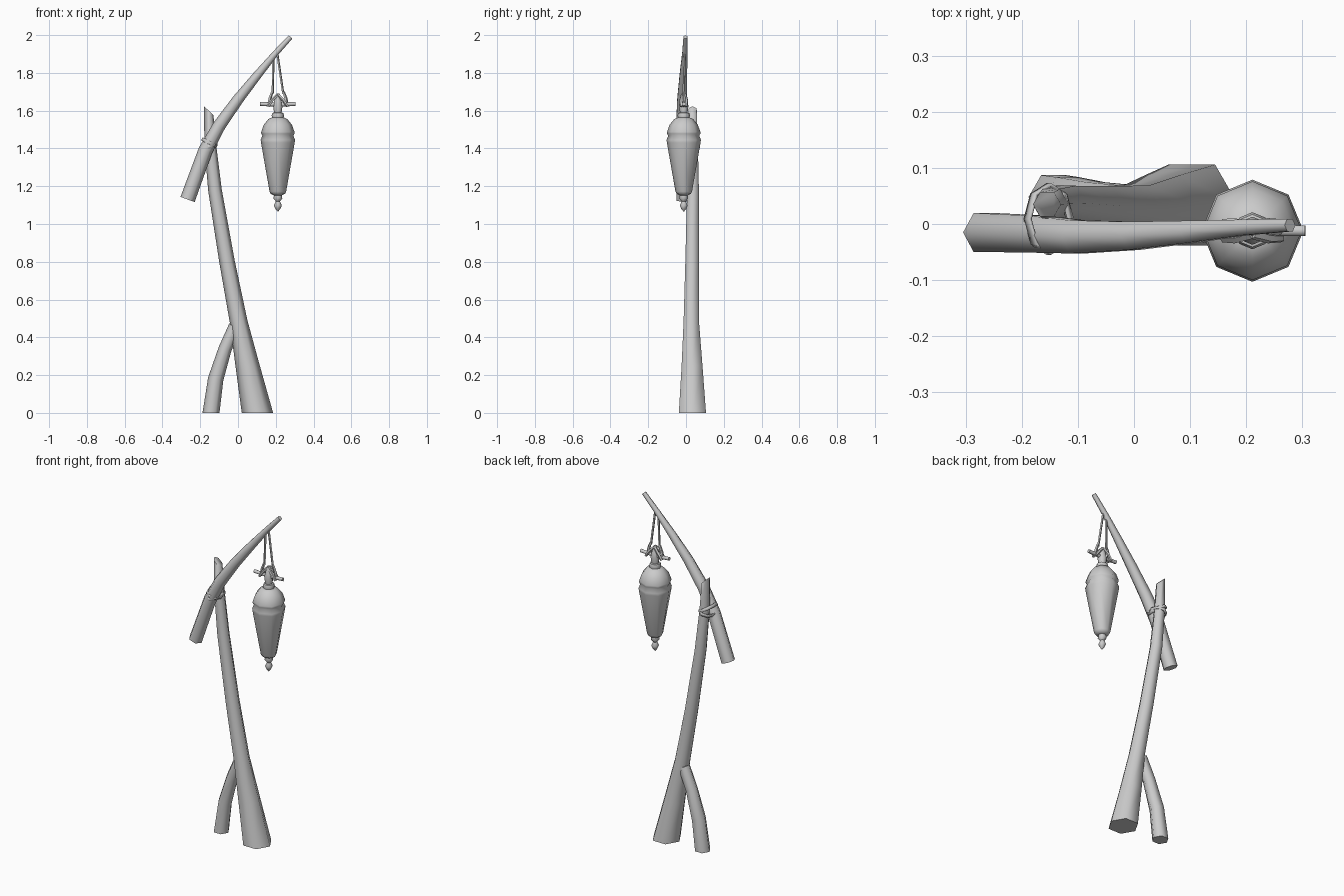
import bpy, bmesh, math
from mathutils import Vector, Matrix

cube = bpy.data.objects.get("Cube")
if cube:
    bpy.data.objects.remove(cube, do_unlink=True)

grey = bpy.data.materials.new("plain grey")
grey.use_nodes = True
GREY = (0.6, 0.6, 0.6, 1)
grey.diffuse_color = GREY
grey.node_tree.nodes["Principled BSDF"].inputs["Base Color"].default_value = GREY


def finish(name, bm, angle=65):
    """Turn a bmesh into a smooth-shaded object."""
    bmesh.ops.recalc_face_normals(bm, faces=bm.faces)
    mesh = bpy.data.meshes.new(name)
    bm.to_mesh(mesh)
    bm.free()
    mesh.materials.append(grey)
    obj = bpy.data.objects.new(name, mesh)
    bpy.context.collection.objects.link(obj)
    bpy.ops.object.select_all(action='DESELECT')
    bpy.context.view_layer.objects.active = obj
    obj.select_set(True)
    bpy.ops.object.shade_smooth_by_angle(angle=math.radians(angle))
    return obj


def skin(bm, rings):
    """Bridge rings of points and cap both ends."""
    loops = [[bm.verts.new(p) for p in ring] for ring in rings]
    n = len(loops[0])
    for a, b in zip(loops, loops[1:]):
        for i in range(n):
            j = (i + 1) % n
            bm.faces.new((a[i], a[j], b[j], b[i]))
    bm.faces.new(loops[0][::-1])
    bm.faces.new(loops[-1])


def pole(name, path, sides=6, start_u=None, end_u=None):
    """Tapered pole along (x, y, z, radius); start_u and end_u tilt the cut ends."""
    pts = [Vector(p[:3]) for p in path]
    rings = []
    for k, p in enumerate(pts):
        t = (pts[min(k + 1, len(pts) - 1)] - pts[max(k - 1, 0)]).normalized()
        u = Vector((0, 1, 0)).cross(t).normalized()
        v = t.cross(u)
        if k == 0 and start_u:
            u, v = Vector(start_u), Vector((0, 1, 0))
        if k == len(pts) - 1 and end_u:
            u, v = Vector(end_u), Vector((0, 1, 0))
        r = path[k][3]
        angles = [math.tau * i / sides for i in range(sides)]
        rings.append([p + r * (u * math.cos(a) + v * math.sin(a)) for a in angles])
    bm = bmesh.new()
    skin(bm, rings)
    return finish(name, bm)


def turned(name, centre, profile, sides=8, angle=50):
    """Turned shape from (radius, z) pairs."""
    bm = bmesh.new()
    skin(bm, [[(centre[0] + r * math.cos(math.tau * i / sides),
                centre[1] + r * math.sin(math.tau * i / sides), z)
               for i in range(sides)] for r, z in profile])
    return finish(name, bm, angle)


# Wooden frame
pole("trunk", [(0.103, 0.034, 0, 0.083), (0.052, 0.032, 0.24, 0.064),
               (0.004, 0.028, 0.48, 0.047), (-0.058, 0.032, 0.8, 0.041),
               (-0.122, 0.037, 1.18, 0.036), (-0.147, 0.036, 1.42, 0.031),
               (-0.155, 0.035, 1.6, 0.025)],
     start_u=(1, 0, 0), end_u=(1, 0, -0.95))
pole("side_root", [(-0.143, 0.048, 0, 0.045), (-0.118, 0.048, 0.18, 0.041),
                   (-0.068, 0.044, 0.34, 0.035), (-0.015, 0.04, 0.46, 0.034)],
     start_u=(1, 0, 0))
pole("hanging_arm", [(-0.267, -0.015, 1.13, 0.04), (-0.172, -0.018, 1.39, 0.038),
                     (-0.1, -0.023, 1.52, 0.034), (0.0, -0.021, 1.66, 0.029),
                     (0.1, -0.014, 1.785, 0.023), (0.2, -0.006, 1.905, 0.016),
                     (0.278, -0.002, 1.99, 0.013)])

# Lashing around the joint
for side, tilt, height in (("upper", 28, 1.43), ("lower", -22, 1.41)):
    bm = bmesh.new()
    bmesh.ops.create_cone(bm, cap_ends=False, segments=8, radius1=1, radius2=1, depth=0.018)
    place = (Matrix.Translation((-0.152, 0.009, height))
             @ Matrix.Rotation(math.radians(tilt), 4, 'Y')
             @ Matrix.Diagonal((0.045, 0.064, 1, 1)))
    bmesh.ops.transform(bm, matrix=place, verts=bm.verts)
    band = finish(side + "_lashing", bm)
    band.modifiers.new("thickness", 'SOLIDIFY').thickness = 0.006

# Lantern
CX, CY = 0.211, -0.012
turned("lantern_body", (CX, CY),
       [(0.028, 1.565), (0.05, 1.556), (0.075, 1.525), (0.088, 1.488), (0.088, 1.478),
        (0.082, 1.468), (0.091, 1.445), (0.089, 1.43), (0.044, 1.172),
        (0.038, 1.16), (0.022, 1.152)])
turned("lantern_finial", (CX, CY),
       [(0.02, 1.155), (0.024, 1.135), (0.011, 1.12), (0.021, 1.098),
        (0.013, 1.08), (0.001, 1.065)])
turned("lantern_neck", (CX, CY),
       [(0.03, 1.56), (0.033, 1.575), (0.029, 1.588), (0.02, 1.59), (0.025, 1.625),
        (0.02, 1.65), (0.013, 1.675), (0.008, 1.69)])

# Cross pegs, braces and cords
for name, s in (("left", 1), ("right", -1)):
    pole(name + "_peg", [(CX + s * 0.012, CY, 1.632, 0.011),
                         (CX + s * 0.094, CY, 1.636, 0.011)])
    for y in (-0.014, 0.014):
        part = "front" if y < 0 else "back"
        pole(f"{name}_{part}_brace", [(CX, CY + y * 0.5, 1.685, 0.008),
                                      (CX + s * 0.03, CY + y, 1.655, 0.009),
                                      (CX + s * 0.052, CY + y, 1.622, 0.007)], 5)
    pole(name + "_loop", [(CX + s * 0.052, CY, 1.622, 0.007),
                          (CX + s * 0.042, CY, 1.665, 0.009),
                          (CX + s * 0.03, CY, 1.7, 0.007)], 5)
    top = (0.208, 1.9) if s > 0 else (0.187, 1.875)
    pole(name + "_cord", [(CX + s * 0.028, CY, 1.69, 0.0065),
                          (top[0], -0.008, top[1], 0.0065)], 5)
